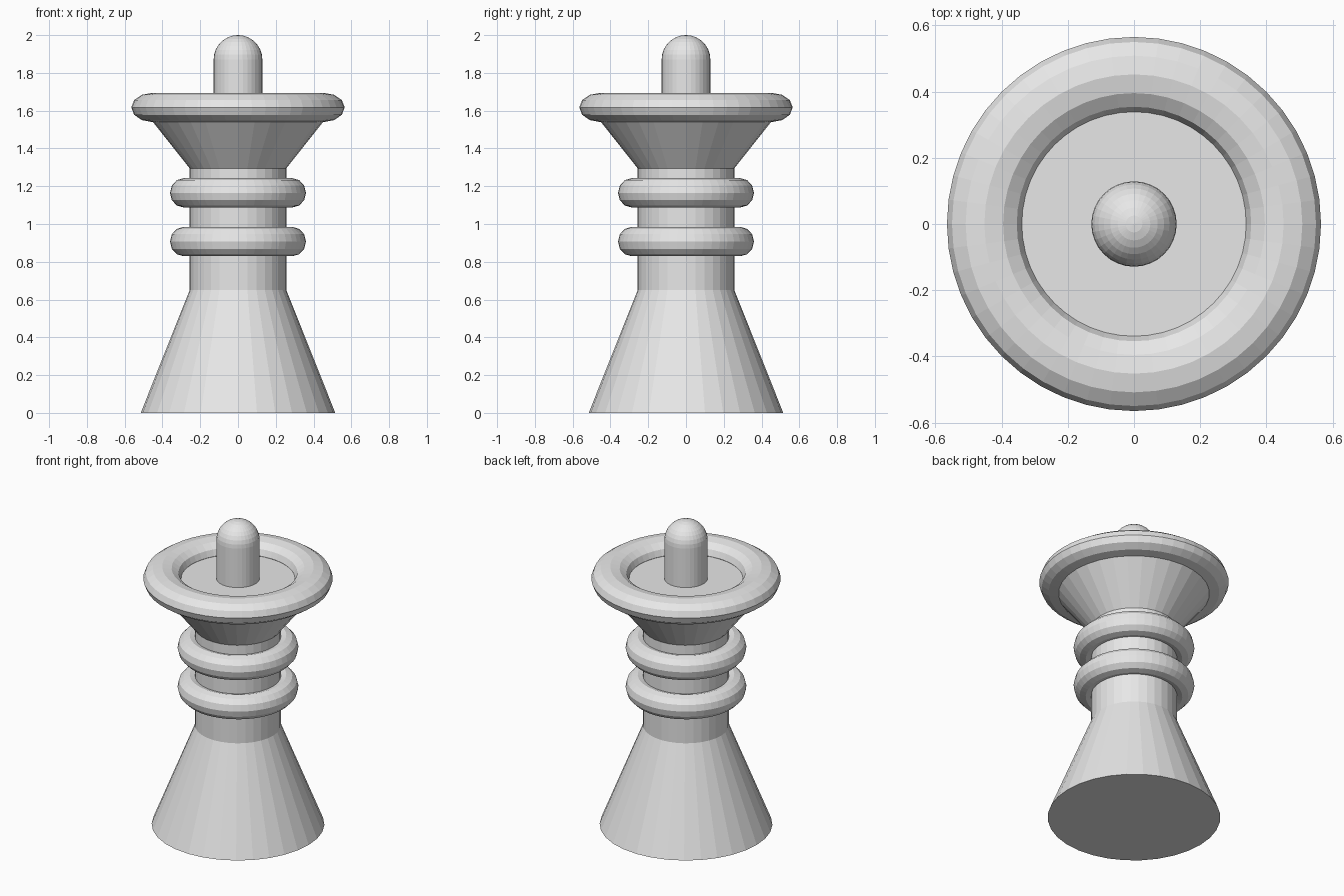
import bpy, math

if "Cube" in bpy.data.objects:
    bpy.data.objects.remove(bpy.data.objects["Cube"])

# one plain grey for the whole piece
grey = bpy.data.materials.new("plain_grey")
grey.diffuse_color = (0.8, 0.8, 0.8, 1.0)
grey.use_nodes = True
grey.node_tree.nodes["Principled BSDF"].inputs["Base Color"].default_value = grey.diffuse_color


def lathe(name, profile, sides=32):
    """Closed turned solid from (radius, height) points; radius 0 makes a pole."""
    verts, faces, rings = [], [], []
    for r, z in profile:
        n = 1 if r == 0 else sides
        rings.append(list(range(len(verts), len(verts) + n)))
        for i in range(n):
            a = 2 * math.pi * i / sides
            verts.append((r * math.sin(a), r * math.cos(a), z))
    for lo, hi in zip(rings, rings[1:]):
        for i in range(sides):
            j = (i + 1) % sides
            if len(hi) == 1:
                faces.append((lo[j], lo[i], hi[0]))
            else:
                faces.append((lo[j], lo[i], hi[i], hi[j]))
    faces.append(rings[0])                   # flat bottom
    if len(rings[-1]) > 1:
        faces.append(rings[-1][::-1])        # flat top
    mesh = bpy.data.meshes.new(name)
    mesh.from_pydata(verts, [], faces)
    mesh.materials.append(grey)
    obj = bpy.data.objects.new(name, mesh)
    bpy.context.collection.objects.link(obj)
    return obj


def ring(name, z, scale, z_scale=0.31):
    """Flat-shaded torus, squashed to an oval section."""
    bpy.ops.mesh.primitive_torus_add(major_radius=1, minor_radius=0.25,
                                     major_segments=48, minor_segments=12,
                                     location=(0, 0, z))
    obj = bpy.context.object
    obj.name = name
    obj.scale = (scale, scale, z_scale)
    obj.data.materials.append(grey)


# flared foot, straight neck and funnel-shaped head
lathe("body", [(0.515, 0), (0.256, 0.65), (0.256, 1.295), (0.51, 1.615)])

# collars on the neck and the rim of the head
ring("lower_collar", 0.907, 0.288)
ring("upper_collar", 1.165, 0.288)
ring("head_rim", 1.617, 0.452)

# round-topped knob
R = 0.129
dome = [(R * math.cos(math.radians(a)), 2 - R + R * math.sin(math.radians(a)))
        for a in [i * 11.25 for i in range(8)]]
lathe("knob", [(R, 1.5)] + dome + [(0, 2.0)])
